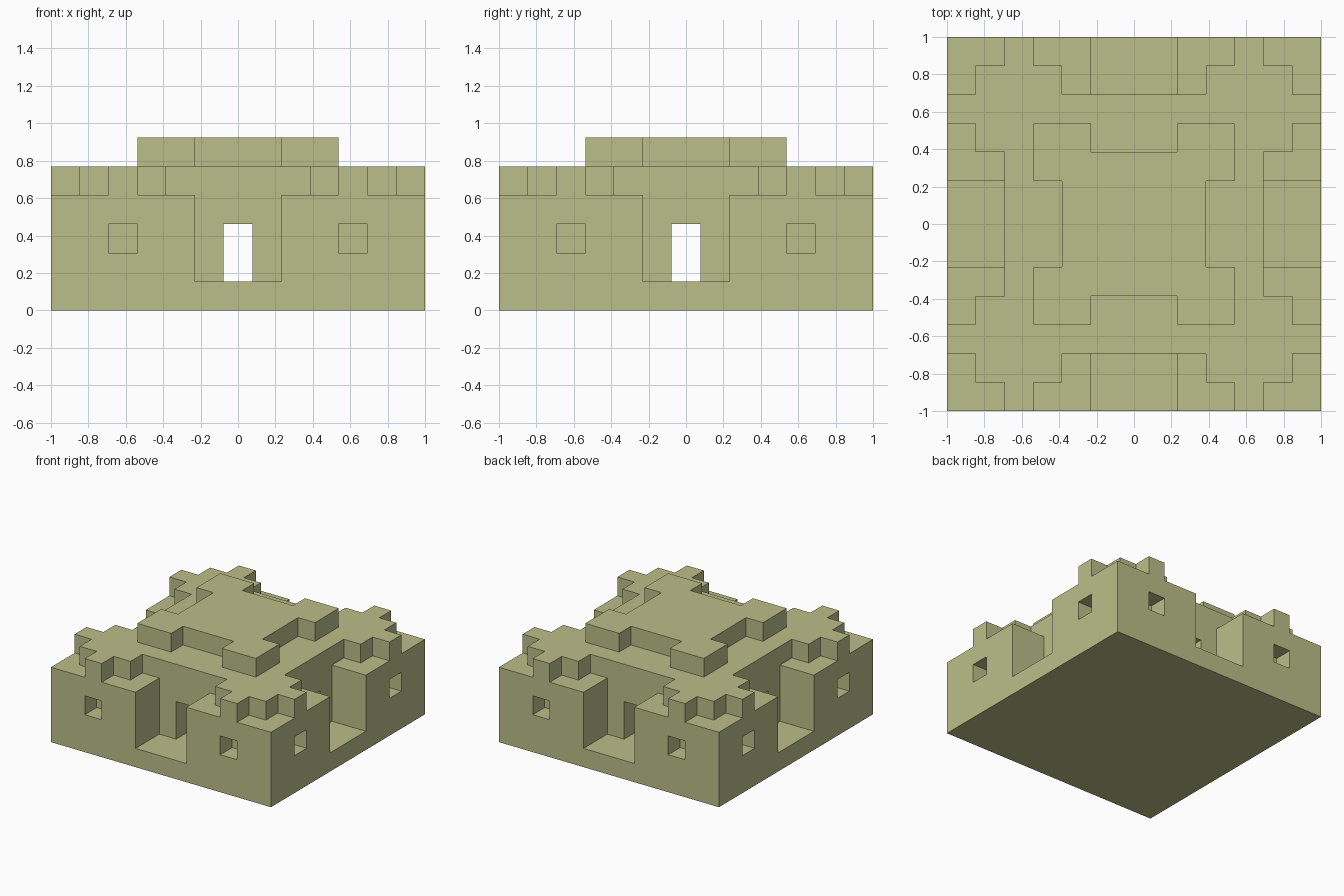
import bpy, bmesh, math
from mathutils import Vector

cube = bpy.data.objects.get("Cube")
if cube:
    bpy.data.objects.remove(cube, do_unlink=True)

N = 6                      # cells run from -N to N on each side
U = 2 / (2 * N + 1)        # size of one cell

stone = bpy.data.materials.new("pale_olive_stone")
stone.use_nodes = True
colour = (0.50, 0.515, 0.25, 1)
stone.diffuse_color = colour
stone.node_tree.nodes["Principled BSDF"].inputs["Base Color"].default_value = colour


def build(name, z_range, rule):
    """Make the outer shell of all cells that satisfy the rule."""
    span = range(-N, N + 1)
    cells = {(x, y, z) for x in span for y in span for z in z_range if rule(x, y, z)}
    bm = bmesh.new()
    for cell in cells:
        centre = Vector(cell) + Vector((0, 0, 0.5))
        for axis in range(3):
            for sign in (-1, 1):
                step = [0, 0, 0]
                step[axis] = sign
                if tuple(c + s for c, s in zip(cell, step)) in cells:
                    continue
                n = Vector(step)
                a = Vector([float(i == (axis + 1) % 3) for i in range(3)])
                b = n.cross(a)
                corners = [n + a + b, n - a + b, n - a - b, n + a - b]
                bm.faces.new([bm.verts.new((centre + c / 2) * U) for c in corners])
    bmesh.ops.remove_doubles(bm, verts=bm.verts, dist=U / 100)
    bmesh.ops.dissolve_limit(bm, angle_limit=math.radians(1),
                             verts=bm.verts, edges=bm.edges)
    mesh = bpy.data.meshes.new(name)
    bm.to_mesh(mesh)
    bm.free()
    mesh.materials.append(stone)
    obj = bpy.data.objects.new(name, mesh)
    bpy.context.collection.objects.link(obj)


def far_near(x, y):
    """Larger and smaller distance from the centre lines."""
    return max(abs(x), abs(y)), min(abs(x), abs(y))


def keep_rule(x, y, z):
    # cross-shaped core with doorways running through both ways
    far, near = far_near(x, y)
    doorway = near == 0 and z < 3
    return far <= 4 and near < 2 and not doorway


def parapet_rule(x, y, z):
    # stepped terrace with cut corners and recessed sides
    far, near = far_near(x, y)
    if far == 6:
        return near == 4
    return far < 5 or near >= 3


def roof_rule(x, y, z):
    # square roof with a bay cut from each side
    far, near = far_near(x, y)
    return far < 3 or (far == 3 and near >= 2)


# Base slab and central core
build("base_slab", range(0, 1), lambda x, y, z: True)
build("central_keep", range(1, 4), keep_rule)

# Four corner towers, each with a window recess on both outer sides
for sx, side in ((1, "left"), (-1, "right")):
    for sy, end in ((-1, "front"), (1, "back")):
        def tower_rule(x, y, z):
            window = z == 2 and far_near(x, y) == (6, 4)
            return x * sx >= 2 and y * sy >= 2 and not window
        build(f"{end}_{side}_tower", range(1, 4), tower_rule)

# Terrace and top roof
build("stepped_parapet", range(4, 5), parapet_rule)
build("top_roof", range(5, 6), roof_rule)
